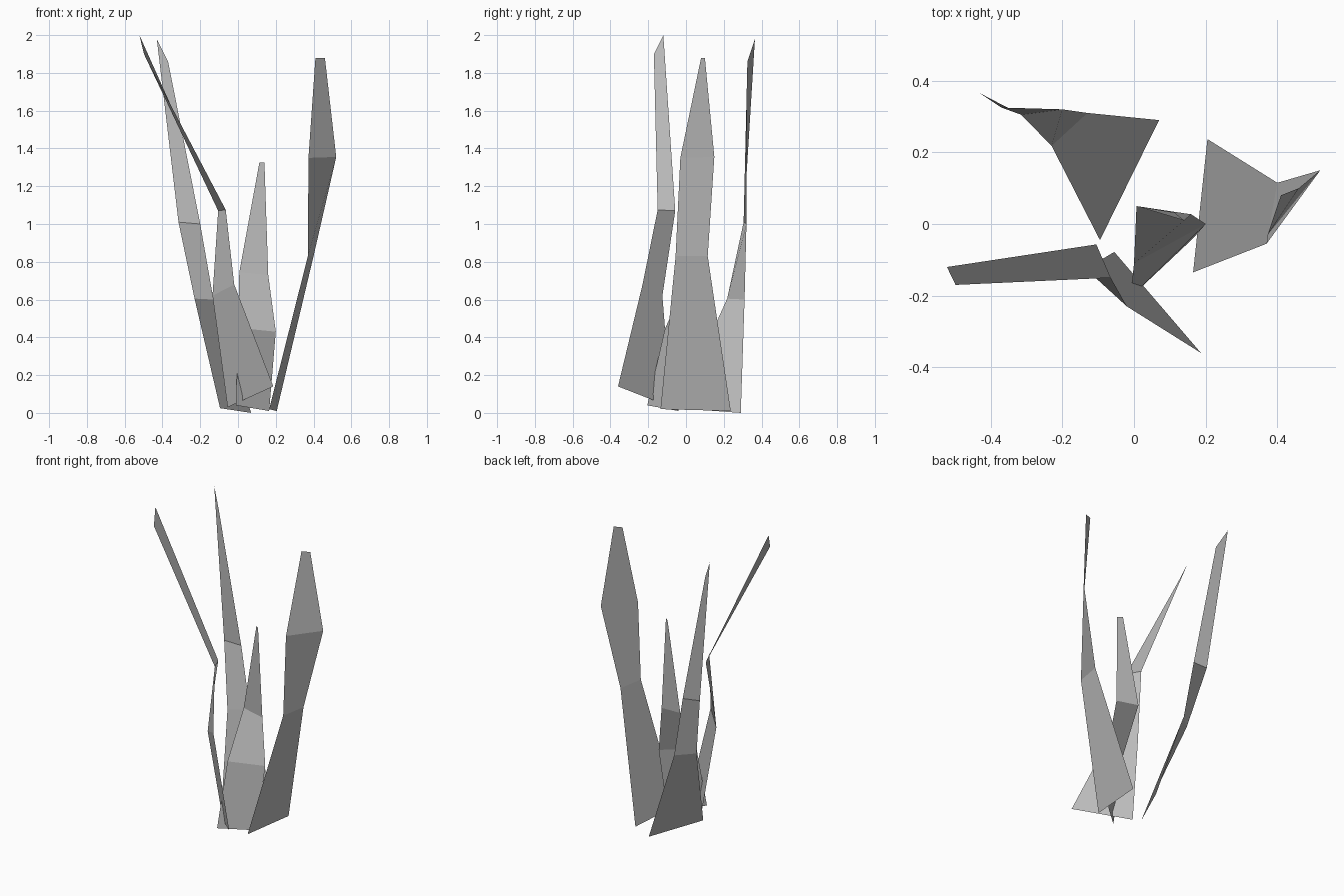
import bpy

cube = bpy.data.objects.get("Cube")
if cube:
    bpy.data.objects.remove(cube, do_unlink=True)

# One plain grey for every blade
grey = bpy.data.materials.new("leaf_grey")
grey.use_nodes = True
colour = (0.5, 0.5, 0.5, 1)
grey.diffuse_color = colour
grey.node_tree.nodes["Principled BSDF"].inputs["Base Color"].default_value = colour


def blade(name, left, right):
    """Thin sheet of quads bridged between two edge paths, base to tip."""
    count = len(left)
    faces = [(i, count + i, count + i + 1, i + 1) for i in range(count - 1)]
    mesh = bpy.data.meshes.new(name)
    mesh.from_pydata(left + right, [], faces)
    mesh.materials.append(grey)
    obj = bpy.data.objects.new(name, mesh)
    bpy.context.collection.objects.link(obj)
    return obj


# Broad blade leaning to the left side
blade("left_blade",
      [(.165, -.135, .02), (.37, -.055, .83), (.373, -.03, 1.35), (.41, .08, 1.88)],
      [(.205, .237, .01), (.40, .115, .83), (.52, .15, 1.355), (.46, .10, 1.88)])

# Tall blade at the back
blade("back_blade",
      [(-.095, -.045, .025), (-.23, .218, .605), (-.315, .305, 1.01), (-.43, .365, 1.98)],
      [(.07, .29, 0), (-.13, .31, .60), (-.20, .32, 1.0), (-.37, .325, 1.86)])

# Tall blade at the front, bent sharply to the right side
blade("front_blade",
      [(-.055, -.078, .03), (-.135, -.125, .62), (-.105, -.057, 1.07), (-.522, -.12, 2.0)],
      [(.187, -.36, .14), (-.02, -.23, .68), (-.065, -.15, 1.075), (-.498, -.17, 1.9)])

# Short blade in the middle
blade("middle_blade",
      [(-.01, -.205, .04), (0, -.11, .45), (.007, .05, .745), (.113, .032, 1.325)],
      [(.165, -.04, .01), (.2, 0, .43), (.16, .027, .73), (.14, .01, 1.325)])
